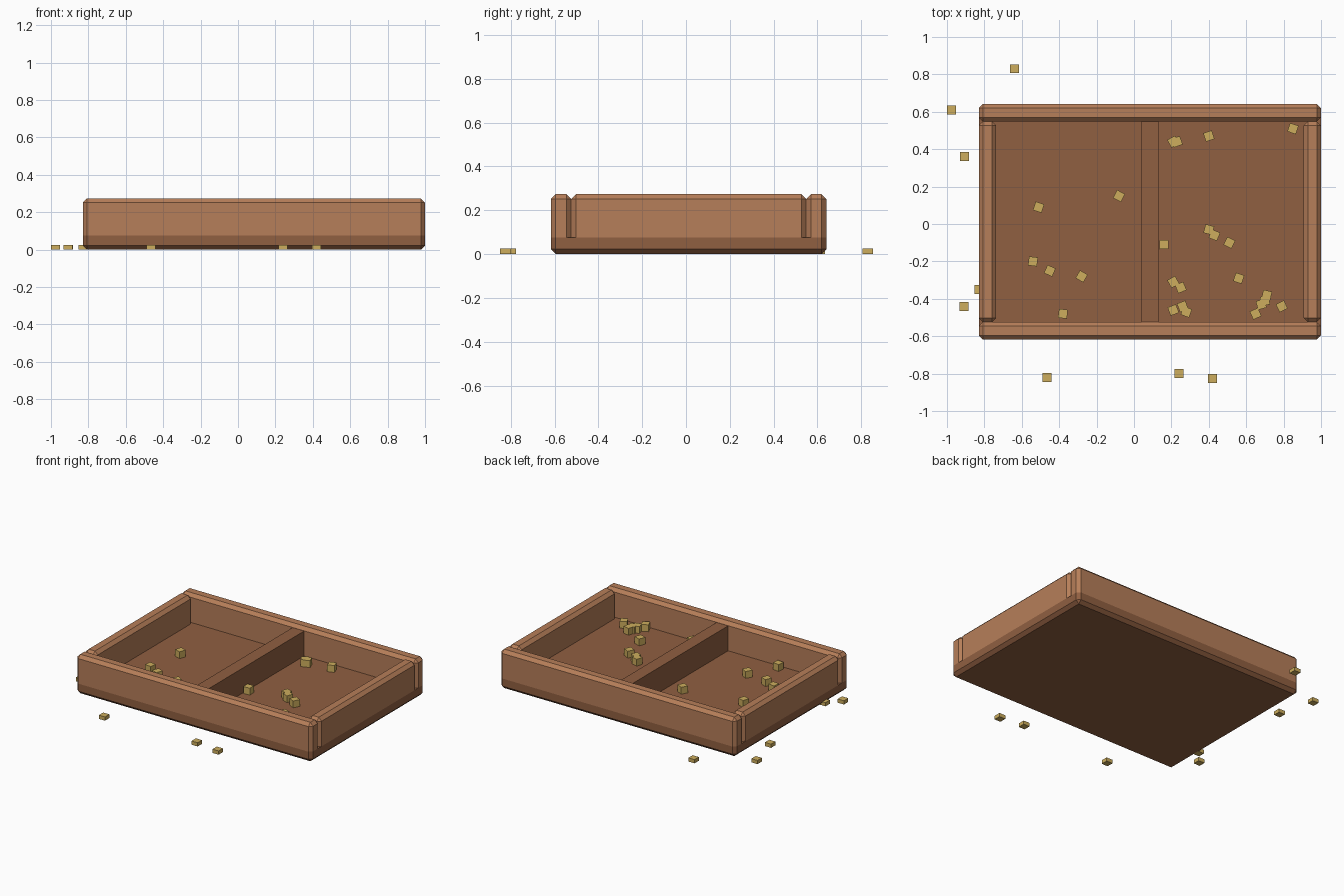
import bpy
import bmesh
import random
from mathutils import Matrix

random.seed(4)
default = bpy.data.objects.get("Cube")
if default:
    bpy.data.objects.remove(default, do_unlink=True)


def material(name, rgb):
    mat = bpy.data.materials.new(name)
    mat.use_nodes = True
    color = (*rgb, 1)
    mat.diffuse_color = color
    mat.node_tree.nodes["Principled BSDF"].inputs["Base Color"].default_value = color
    return mat


wall_wood = material("light brown wood", (0.47, 0.21, 0.1))
base_wood = material("dark brown wood", (0.28, 0.115, 0.053))
gold = material("pale gold", (0.61, 0.42, 0.11))


def box(name, xs, ys, zs, mat, bevel=0, square_side=None, turn=0):
    """Box between limits; chamfers all edges except those lying on square_side."""
    lows, highs = zip(xs, ys, zs)
    center = [(a + b) / 2 for a, b in zip(lows, highs)]
    size = [b - a for a, b in zip(lows, highs)]
    bm = bmesh.new()
    bmesh.ops.create_cube(bm, size=1)
    bmesh.ops.scale(bm, vec=size, verts=bm.verts)
    if bevel:
        sign = 1 if square_side == "top" else -1
        edges = [e for e in bm.edges if not all(v.co.z * sign > 0 for v in e.verts)]
        bmesh.ops.bevel(bm, geom=edges, offset=bevel, segments=1,
                        profile=0.5, affect="EDGES")
    bm.transform(Matrix.Rotation(turn, 4, "Z"))
    mesh = bpy.data.meshes.new(name)
    bm.to_mesh(mesh)
    bm.free()
    mesh.materials.append(mat)
    obj = bpy.data.objects.new(name, mesh)
    obj.location = center
    bpy.context.collection.objects.link(obj)
    return obj


# Tray limits
left, right, front, back = -0.83, 1.0, -0.617, 0.641
floor, rim, thick, chamfer = 0.075, 0.273, 0.093, 0.022
inner_y = (front + thick, back - thick)

# Base slab
box("base", (left, right), (front, back), (0, floor), base_wood, chamfer, "top")

# Long walls
for name, ys in (("front_wall", (front, inner_y[0])), ("back_wall", (inner_y[1], back))):
    box(name, (left, right), ys, (floor, rim), wall_wood, chamfer, "bottom")

# Short walls fitted between the long ones
for name, xs in (("right_wall", (left, left + thick)), ("left_wall", (right - thick, right))):
    box(name, xs, inner_y, (floor, rim), wall_wood, chamfer, "bottom")

# Divider
box("divider", (0.04, 0.13), inner_y, (floor, 0.25), base_wood)


def block(name, x, y, z, height, turn=0):
    half = 0.024
    box(name, (x - half, x + half), (y - half, y + half), (z, z + height), gold, turn=turn)


# Flat pieces lying around the tray
scattered = [(-0.64, 0.83), (-0.975, 0.61), (-0.905, 0.36), (-0.83, -0.35),
             (-0.91, -0.44), (-0.465, -0.82), (0.24, -0.8), (0.42, -0.825)]
for x, y in scattered:
    block("scattered_piece", x, y, 0, 0.026)

# Cubes lying in the right compartment
right_cubes = [(-0.51, 0.09), (-0.08, 0.15), (-0.54, -0.2), (-0.45, -0.25),
               (-0.28, -0.28), (-0.38, -0.48)]
# Cubes lying in the left compartment
left_cubes = [(0.21, 0.44), (0.23, 0.44), (0.4, 0.47), (0.85, 0.51), (0.16, -0.11),
              (0.4, -0.03), (0.43, -0.06), (0.51, -0.1), (0.56, -0.29),
              (0.21, -0.31), (0.25, -0.34), (0.21, -0.46), (0.26, -0.44),
              (0.28, -0.47), (0.71, -0.38), (0.7, -0.41), (0.68, -0.43),
              (0.65, -0.48), (0.79, -0.44)]
for name, spots in (("right_cube", right_cubes), ("left_cube", left_cubes)):
    for x, y in spots:
        block(name, x, y, floor, 0.048, random.uniform(-0.6, 0.6))
